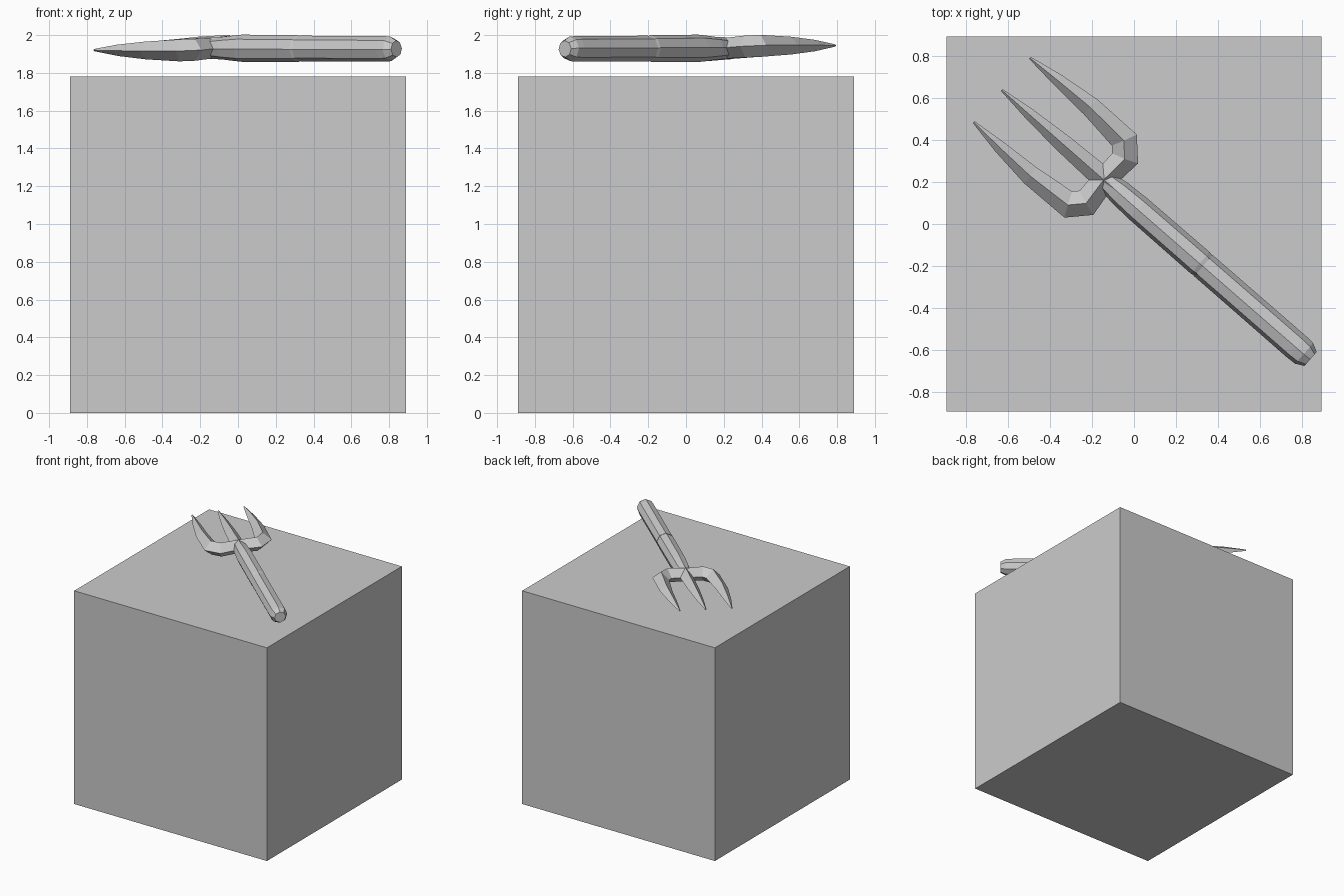
import bpy, bmesh, math
from mathutils import Vector

if "Cube" in bpy.data.objects:
    bpy.data.objects.remove(bpy.data.objects["Cube"])

# One flat grey for everything
grey = bpy.data.materials.new("plain grey")
grey.diffuse_color = (0.6, 0.6, 0.6, 1)
grey.use_nodes = True
grey.node_tree.nodes["Principled BSDF"].inputs["Base Color"].default_value = grey.diffuse_color

# Fork frame: U runs from handle end to tips, V across the tines (slightly rolled)
ORIGIN = Vector((0.835, -0.638, 1.927))
U = Vector((-0.754, 0.657, 0.003))
V = Vector((0.656, 0.753, 0.06))
W = Vector((-0.04, -0.045, 0.998))


def finish(name, bm):
    bmesh.ops.recalc_face_normals(bm, faces=bm.faces)
    mesh = bpy.data.meshes.new(name)
    bm.to_mesh(mesh)
    bm.free()
    mesh.materials.append(grey)
    obj = bpy.data.objects.new(name, mesh)
    bpy.context.collection.objects.link(obj)
    return obj


def sweep(name, path, sides, mirror=1):
    """Loft rings along a path of (u, v, half width, half height)."""
    bm = bmesh.new()
    pts = [Vector((p[0], p[1] * mirror)) for p in path]
    rings = []
    for i, (p, row) in enumerate(zip(pts, path)):
        t = Vector((0, 0))
        if i > 0:
            t += (p - pts[i - 1]).normalized()
        if i < len(pts) - 1:
            t += (pts[i + 1] - p).normalized()
        t.normalize()
        n = Vector((-t.y, t.x))
        ring = []
        for k in range(sides):
            a = 2 * math.pi * k / sides
            q = p + n * (row[2] * math.cos(a))
            ring.append(bm.verts.new(ORIGIN + U * q.x + V * q.y + W * (row[3] * math.sin(a))))
        rings.append(ring)
    for a, b in zip(rings, rings[1:]):
        for k in range(sides):
            j = (k + 1) % sides
            bm.faces.new((a[k], a[j], b[j], b[k]))
    bm.faces.new(rings[0])
    bm.faces.new(rings[-1])
    return finish(name, bm)


# Large block
bm = bmesh.new()
bmesh.ops.create_cube(bm, size=1.78)
bmesh.ops.translate(bm, verts=bm.verts, vec=(0, 0, 0.89))
finish("block", bm)

# Octagonal grip with rounded end, then shaft
sweep("grip", [(-0.005, 0, 0.044, 0.044), (0.035, 0, 0.065, 0.065),
               (0.08, 0, 0.068, 0.068), (0.67, 0, 0.067, 0.068)], 8)
sweep("shaft", [(0.67, 0, 0.064, 0.066), (0.69, 0, 0.068, 0.072), (1.08, 0, 0.066, 0.072),
                (1.20, 0, 0.06, 0.062), (1.30, 0, 0.045, 0.05)], 8)

# Middle tine
sweep("middle_tine", [(1.18, 0, 0.055, 0.06), (1.34, 0, 0.052, 0.057), (1.55, 0, 0.044, 0.047),
                      (1.76, 0, 0.028, 0.03), (1.94, 0, 0.006, 0.006)], 4)

# Outer tines, bending out of the crossbar
outer = [(1.295, 0.0, 0.055, 0.055), (1.285, 0.14, 0.066, 0.058), (1.345, 0.203, 0.065, 0.058),
         (1.57, 0.217, 0.048, 0.047), (1.77, 0.211, 0.03, 0.03), (1.94, 0.203, 0.006, 0.006)]
sweep("left_tine", outer, 4, -1)
sweep("right_tine", outer, 4, 1)
